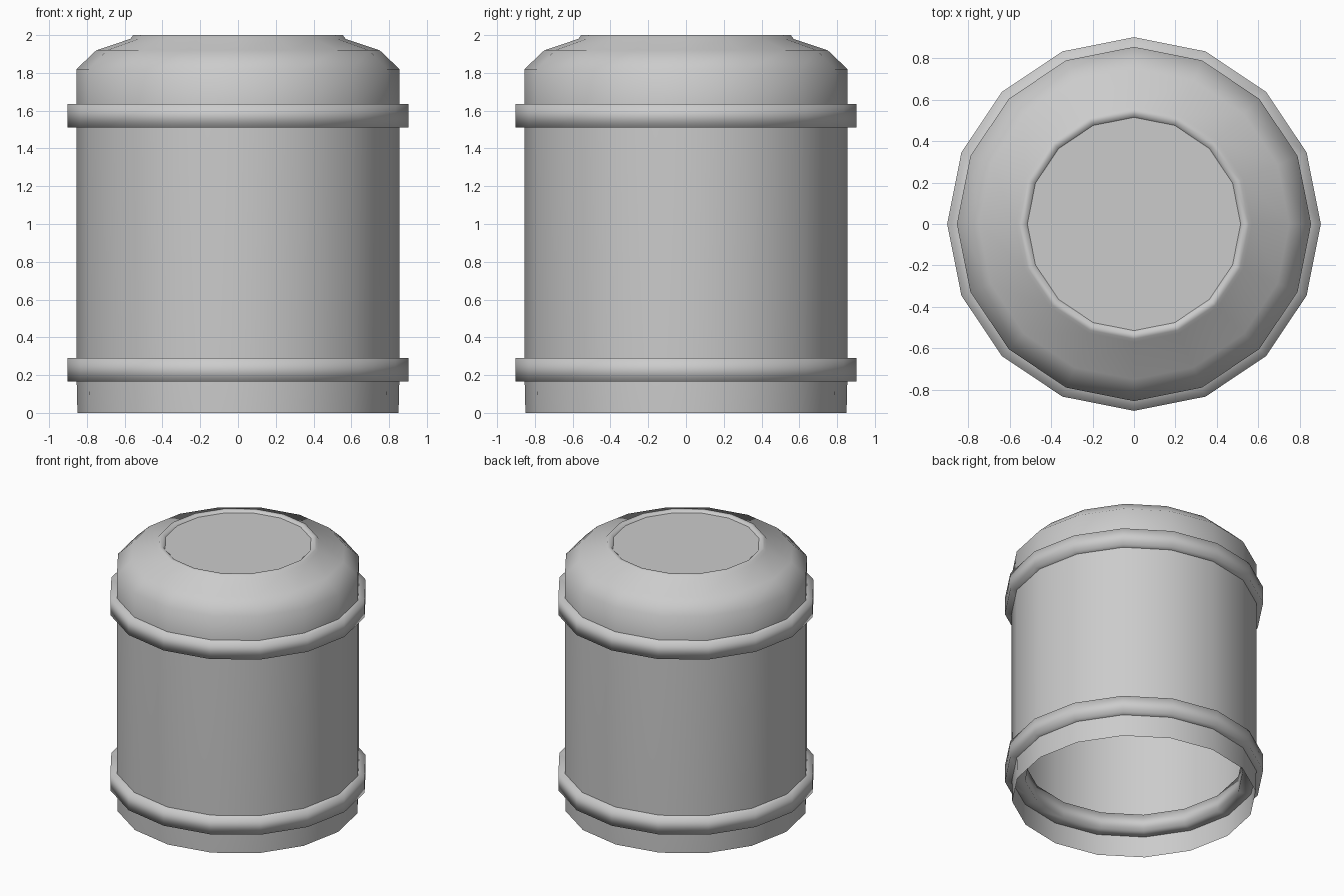
import bpy, bmesh, math

if "Cube" in bpy.data.objects:
    bpy.data.objects.remove(bpy.data.objects["Cube"], do_unlink=True)

SIDES = 16

grey = bpy.data.materials.new("light_grey")
grey.use_nodes = True
GREY = (0.6, 0.6, 0.6, 1)
grey.diffuse_color = GREY
grey.node_tree.nodes["Principled BSDF"].inputs["Base Color"].default_value = GREY


def lathe(name, profile, closed=False, cap=False, smooth=True):
    """Spin a profile of (radius, height) points around the z axis."""
    bm = bmesh.new()
    rings = [[bm.verts.new((r * math.cos(a), r * math.sin(a), z))
              for a in (math.tau * i / SIDES for i in range(SIDES))]
             for r, z in profile]
    pairs = list(zip(rings, rings[1:]))
    if closed:
        pairs.append((rings[-1], rings[0]))
    for low, high in pairs:
        for i in range(SIDES):
            j = (i + 1) % SIDES
            bm.faces.new((low[i], low[j], high[j], high[i])).smooth = smooth
    if cap:
        bm.faces.new(rings[-1])
    mesh = bpy.data.meshes.new(name)
    bm.to_mesh(mesh)
    bm.free()
    mesh.materials.append(grey)
    obj = bpy.data.objects.new(name, mesh)
    bpy.context.collection.objects.link(obj)
    return obj


# Open-bottomed wall
lathe("body_wall", [(0.85, 0), (0.855, 0.2), (0.855, 1.6)])

# Rounded shoulder rising to a thin lip
lathe("domed_top", [(0.855, 1.6), (0.855, 1.82), (0.75, 1.92),
                    (0.57, 1.98), (0.555, 2.0), (0.53, 2.0), (0.515, 1.985)])

# Flat lid set just inside the lip
lathe("lid", [(0.515, 1.985)], cap=True)

# Reinforcing bands, passing through the wall
for name, low, high in (("lower_band", 0.165, 0.29), ("upper_band", 1.51, 1.635)):
    lathe(name, [(0.76, low), (0.902, low), (0.902, high), (0.76, high)], closed=True)
